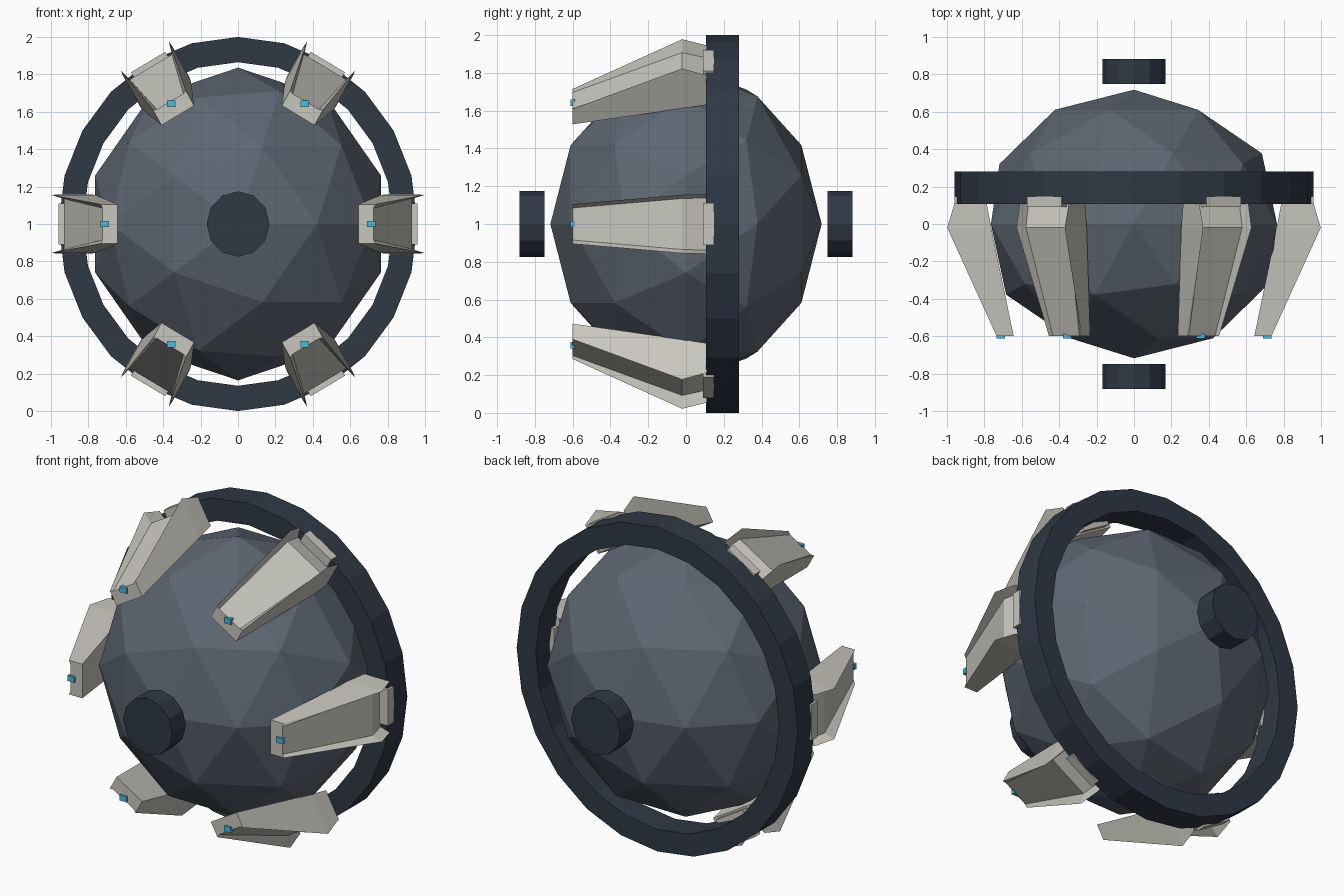
import bpy, bmesh, math
from mathutils import Matrix, Vector

if "Cube" in bpy.data.objects:
    bpy.data.objects.remove(bpy.data.objects["Cube"])

XS = 0.96  # the whole model is slightly narrower across x
C = Vector((0, 0, 1))


def material(name, rgb):
    m = bpy.data.materials.new(name)
    m.diffuse_color = (*rgb, 1)
    m.use_nodes = True
    m.node_tree.nodes["Principled BSDF"].inputs["Base Color"].default_value = m.diffuse_color
    return m


SLATE = material("slate", (0.11, 0.135, 0.17))
NAVY = material("navy", (0.028, 0.04, 0.06))
BONE = material("bone", (0.58, 0.57, 0.51))
CYAN = material("cyan", (0.07, 0.5, 0.72))


def finish(bm, name, mat):
    bmesh.ops.recalc_face_normals(bm, faces=bm.faces)
    me = bpy.data.meshes.new(name)
    bm.to_mesh(me)
    bm.free()
    me.materials.append(mat)
    ob = bpy.data.objects.new(name, me)
    bpy.context.collection.objects.link(ob)
    return ob


def loft(name, sections, mat, closed=False):
    """Skin equal-length loops of points, capped unless closed."""
    bm = bmesh.new()
    loops = [[bm.verts.new(p) for p in s] for s in sections]
    n = len(loops[0])
    pairs = list(zip(loops, loops[1:]))
    if closed:
        pairs.append((loops[-1], loops[0]))
    else:
        bm.faces.new(loops[0])
        bm.faces.new(loops[-1])
    for a, b in pairs:
        for i in range(n):
            j = (i + 1) % n
            bm.faces.new((a[i], a[j], b[j], b[i]))
    return finish(bm, name, mat)


def polar(r, t, y, ang):
    """Point at radius r, sideways offset t, depth y, on the spoke at ang."""
    ca, sa = math.cos(ang), math.sin(ang)
    return C + Vector(((r * ca - t * sa) * XS, y, r * sa + t * ca))


def box(name, ang, r0, r1, hw, y0, y1, mat):
    return loft(name, [[polar(r, t, y, ang) for r, t in
                        ((r0, -hw), (r1, -hw), (r1, hw), (r0, hw))] for y in (y0, y1)], mat)


# faceted core, its pole facing the front
bm = bmesh.new()
bmesh.ops.create_icosphere(bm, subdivisions=2, radius=1)
bm.transform(Matrix.Translation(C) @ Matrix.Diagonal((0.804, 0.718, 0.836, 1))
             @ Matrix.Rotation(math.pi / 2, 4, 'X'))
finish(bm, "core", SLATE)

# ring around the core
ring = []
for k in range(24):
    a = k * math.tau / 24
    ring.append([polar(r, 0, y, a) for r, y in
                 ((0.865, 0.107), (1.0, 0.107), (1.0, 0.28), (0.865, 0.28))])
loft("ring", ring, NAVY, closed=True)

# floating front and back discs
for name, y0, y1 in (("front_disc", -0.881, -0.748), ("back_disc", 0.748, 0.881)):
    loft(name, [[polar(0.175, 0, y, k * math.tau / 12) for k in range(12)]
                for y in (y0, y1)], NAVY)

# six claws with mounts and tip lights: y, rim, channel floor, inner radius, half width
STATIONS = ((-0.6, 0.765, 0.755, 0.67, 0.105),
            (-0.02, 1.04, 0.97, 0.795, 0.155),
            (0.11, 1.0, 0.935, 0.82, 0.158))
for k in range(6):
    a = k * math.pi / 3
    sections = []
    for y, rim, floor, inner, hw in STATIONS:
        t = hw - 0.02
        sections.append([polar(r, s, y, a) for r, s in
                         ((rim, -hw), (floor, -t), (floor, t), (rim, hw), (inner, hw), (inner, -hw))])
    loft(f"claw_{k + 1}", sections, BONE)
    box(f"claw_mount_{k + 1}", a, 0.83, 1.0, 0.11, 0.09, 0.148, BONE)
    # tip light stays level on every claw
    bm = bmesh.new()
    bmesh.ops.create_cube(bm, size=1)
    bm.transform(Matrix.Translation(polar(0.742, 0, -0.6, a)) @ Matrix.Diagonal((0.046, 0.025, 0.034, 1)))
    finish(bm, f"tip_light_{k + 1}", CYAN)
